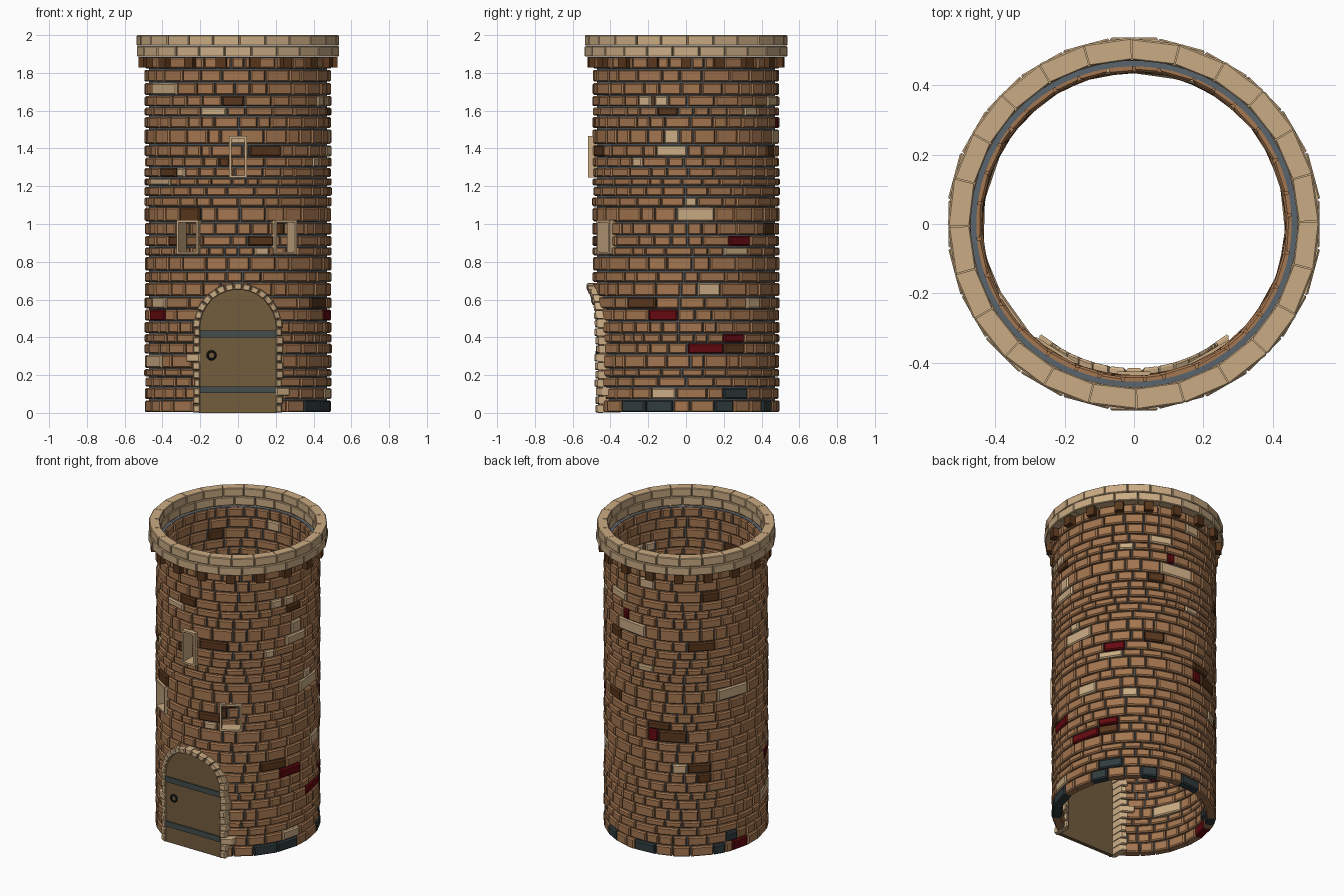
import bpy, bmesh, math, random
from math import sin, cos, radians, pi, sqrt

random.seed(7)
cube = bpy.data.objects.get("Cube")
if cube:
    bpy.data.objects.remove(cube, do_unlink=True)


def material(name, r, g, b):
    m = bpy.data.materials.new(name)
    m.use_nodes = True
    m.diffuse_color = (r, g, b, 1)
    bsdf = next(n for n in m.node_tree.nodes if n.type == 'BSDF_PRINCIPLED')
    bsdf.inputs["Base Color"].default_value = (r, g, b, 1)
    bsdf.inputs["Roughness"].default_value = 0.8
    return m


BRICK = material("brick brown", .37, .18, .08)
TAN = material("pale stone", .59, .41, .23)
DARK = material("dark brown", .10, .038, .012)
RED = material("deep red", .13, .003, .005)
SLATE = material("slate", .03, .045, .048)
MORTAR = material("mortar grey", .10, .13, .155)
WOOD = material("door wood", .17, .107, .048)
IRON = material("hinge iron", .055, .075, .07)
BLACK = material("ring black", .012, .014, .014)


def make(name, bm, *mats):
    bmesh.ops.recalc_face_normals(bm, faces=bm.faces)
    mesh = bpy.data.meshes.new(name)
    bm.to_mesh(mesh)
    bm.free()
    for m in mats:
        mesh.materials.append(m)
    ob = bpy.data.objects.new(name, mesh)
    bpy.context.scene.collection.objects.link(ob)
    return ob


def solid(bm, rings, mat=0):
    """Closed solid through a series of equal-sized point rings."""
    vs = [[bm.verts.new(p) for p in ring] for ring in rings]
    n = len(vs[0])
    faces = [bm.faces.new(vs[0]), bm.faces.new(vs[-1])]
    for a, b in zip(vs, vs[1:]):
        for i in range(n):
            j = (i + 1) % n
            faces.append(bm.faces.new((a[i], a[j], b[j], b[i])))
    for f in faces:
        f.material_index = mat


def brick(bm, a0, a1, z0, z1, r0, r1, gap, bevel, mat=0):
    """Chamfered block between two azimuths (radians, from the front)."""
    rings = []
    for r, inset in ((r0, bevel), (r0 + bevel, 0), (r1 - bevel, 0), (r1, bevel)):
        e = gap / 2 + inset
        s, t = a0 + e / r, a1 - e / r
        rings.append([(r * sin(a), -r * cos(a), z) for a, z in
                      ((s, z0 + e), (t, z0 + e), (t, z1 - e), (s, z1 - e))])
    solid(bm, rings, mat)


def box(bm, azim, u0, u1, z0, z1, r0, r1, mat=0):
    """Straight box facing the given azimuth."""
    s, c = sin(azim), cos(azim)
    solid(bm, [[(r * s + u * c, -r * c + u * s, z) for u, z in
                ((u0, z0), (u1, z0), (u1, z1), (u0, z1))] for r in (r0, r1)], mat)


def arch(bm, half, spring, y0, y1):
    """Round-headed slab standing on the ground."""
    outline = [(-half, 0), (half, 0)]
    outline += [(half * cos(pi * i / 24), spring + half * sin(pi * i / 24)) for i in range(25)]
    solid(bm, [[(x, y, z) for x, z in outline] for y in (y0, y1)])


# Window openings: azimuth, width, bottom, top, outer radius
WINDOWS = [(radians(30), .135, .84, 1.02, .508), (radians(-32), .135, .84, 1.02, .508),
           (0, .095, 1.245, 1.465, .52)]
SPRING = .45

# Odd-coloured bricks: course, start and end azimuth in degrees
tan_bricks = [(1, 68, 84), (10, 97, 112), (9, 131, 143), (13, 114, 132), (16, 84, 108),
              (17, 89, 97), (22, 71, 91), (23, 76, 86), (26, 59, 68), (26, 70, 79),
              (27, -68, -41), (25, -24, -7), (20, -42, -35), (19, -71, -47), (21, 54, 62),
              (13, 10, 20), (9, -67, -51), (4, -79, -55), (28, 180, 192), (23, 159, 185),
              (19, 179, 191), (16, 238, 264), (9, 205, 216), (26, 151, 168), (25, 129, 140)]
dark_bricks = [(5, 114, 129), (9, 51, 71), (25, 72, 85), (26, -10, 4), (22, 7, 28),
               (20, -57, -42), (21, -12, -5), (16, -39, -24), (14, 6, 23), (14, -49, -40),
               (27, 226, 239), (22, 216, 236), (15, 147, 162), (12, 195, 216),
               (13, 187, 204), (9, 216, 233), (8, 223, 233), (22, 150, 162)]
red_bricks = [(5, 91, 114), (6, 114, 129), (8, 66, 85), (14, 118, 134), (8, -72, -52),
              (24, 165, 170), (12, 187, 195), (0, 250, 264)]
slate_bricks = [(0, 46, 64), (0, 64, 82), (0, 108, 121), (0, 145, 157), (1, 114, 132),
                (0, 176, 193), (1, 245, 254), (0, 235, 244)]
special = {}
for index, group in enumerate((tan_bricks, dark_bricks, red_bricks, slate_bricks), 1):
    for course, a, b in group:
        special.setdefault(course, []).append((a, b, index))

# Brick courses
LEVELS = [0, .07, .135, .19, .235, .31, .37, .42, .485, .55, .615, .69, .75, .83, .88, .94, 1.01,
          1.09, 1.145, 1.2, 1.245, 1.3, 1.355, 1.42, 1.505, 1.57, 1.62, 1.68, 1.75, 1.82, 1.885]
bm = bmesh.new()
for course, (z0, z1) in enumerate(zip(LEVELS, LEVELS[1:])):
    spans = sorted(special.get(course, []))
    start = spans[0][0] if spans else random.uniform(-90, -80)
    layout, at = [], start
    for a, b, index in spans + [(start + 360, start + 360, 0)]:
        if a - at > 1:
            count = max(1, round((a - at) / random.uniform(11, 14)))
            weights = [random.uniform(.65, 1.35) for _ in range(count)]
            for w in weights:
                step = (a - at if w is weights[-1] else w * (a - at) / sum(weights[weights.index(w):]))
                layout.append((at, at + step, 0))
                at += step
        if b > a:
            layout.append((a, b, index))
            at = b
    for a, b, index in layout:
        brick(bm, radians(a), radians(b), z0, z1, .438 + random.uniform(-.003, .003),
              .495 + random.uniform(-.003, .002), .007, .007, index)
wall = make("wall_bricks", bm, BRICK, TAN, DARK, RED, SLATE)

# Mortar shell between the brick faces
bm = bmesh.new()
N = 72
loops = [[bm.verts.new((r * sin(2 * pi * i / N), -r * cos(2 * pi * i / N), z)) for i in range(N)]
         for r, z in ((.454, .004), (.472, .004), (.472, 1.884), (.454, 1.884))]
for a, b in zip(loops, loops[1:] + loops[:1]):
    for i in range(N):
        j = (i + 1) % N
        bm.faces.new((a[i], a[j], b[j], b[i]))
mortar = make("mortar_core", bm, MORTAR)

# Cut the doorway and window openings
bm = bmesh.new()
arch(bm, .215, SPRING, -.6, -.3)
for v in bm.verts:
    if v.co.z < .01:
        v.co.z = -.05
for azim, w, z0, z1, r1 in WINDOWS:
    box(bm, azim, -w / 2 + .004, w / 2 - .004, z0 + .004, z1 - .004, .36, .6)
cutter = make("opening_cutter", bm)
cutter.hide_render = True
for ob in (wall, mortar):
    mod = ob.modifiers.new("openings", 'BOOLEAN')
    mod.operation = 'DIFFERENCE'
    mod.solver = 'EXACT'
    mod.object = cutter
    with bpy.context.temp_override(object=ob, active_object=ob):
        bpy.ops.object.modifier_apply(modifier=mod.name)
bpy.data.objects.remove(cutter, do_unlink=True)

# Window frames
for name, (azim, w, z0, z1, r1) in zip(("left_window", "right_window", "upper_window"), WINDOWS):
    bm = bmesh.new()
    t, h = .012, w / 2
    for u0, u1, b, c in ((-h, t - h, z0, z1), (h - t, h, z0, z1),
                         (t - h, h - t, z0, z0 + t), (t - h, h - t, z1 - t, z1)):
        box(bm, azim, u0, u1, b, c, .425, r1)
    make(name + "_frame", bm, TAN)

# Door surround: jamb stones and arch stones following the wall curve
bm = bmesh.new()


def surround_stone(quad):
    cx, cz = (sum(p[k] for p in quad) / 4 for k in (0, 1))
    r1 = .523 + random.uniform(-.006, .004)
    rings = []
    for r, e in ((.415, .007), (.422, .002), (r1 - .006, .002), (r1, .007)):
        ring = []
        for x, z in quad:
            d = sqrt((x - cx) ** 2 + (z - cz) ** 2)
            x, z = cx + (x - cx) * (1 - 1.4 * e / d), cz + (z - cz) * (1 - 1.4 * e / d)
            ring.append((x, -sqrt(r * r - x * x), z))
        rings.append(ring)
    solid(bm, rings)


for side in (-1, 1):
    for i in range(10):
        z0, z1 = SPRING * i / 10, SPRING * (i + 1) / 10
        long_stone = i == (6 if side < 0 else 2)
        out = .275 if long_stone else random.uniform(.232, .245)
        surround_stone([(side * x, z) for x, z in ((.2, z0), (out, z0), (out, z1), (.2, z1))])
STONES = 15
for i in range(STONES):
    a, b = pi * i / STONES, pi * (i + 1) / STONES
    out = random.uniform(.234, .243)
    surround_stone([(r * cos(t), SPRING + r * sin(t)) for r, t in
                    ((.2, a), (out, a), (out, b), (.2, b))])
make("door_surround", bm, TAN)

# Door, hinge bands and pull ring
bm = bmesh.new()
arch(bm, .207, SPRING, -.465, -.44)
make("door", bm, WOOD)
bm = bmesh.new()
for z in (.105, .4):
    box(bm, 0, -.2, .2, z, z + .035, .46, .473)
make("hinge_bands", bm, IRON)
bpy.ops.mesh.primitive_torus_add(location=(-.14, -.472, .305), rotation=(pi / 2, 0, 0),
                                 major_radius=.021, minor_radius=.006,
                                 major_segments=20, minor_segments=8)
ring = bpy.context.object
ring.name = "door_ring"
ring.data.materials.append(BLACK)

# Corbels under the parapet
bm = bmesh.new()
for i in range(18):
    box(bm, 2 * pi * (i + .5) / 18, -.027, .027, 1.828, 1.884, .47, .526)
make("corbels", bm, DARK)

# Two staggered parapet courses
bm = bmesh.new()
BLOCKS = 24
for z0, z1, r1, shift in ((1.885, 1.943, .54, .5), (1.943, 2.001, .536, .05)):
    for i in range(BLOCKS):
        a, b = (2 * pi * (i + k + shift) / BLOCKS for k in (0, 1))
        brick(bm, a, b, z0, z1, .472, r1 + random.uniform(-.003, .001), .003, .004)
make("parapet", bm, TAN)
